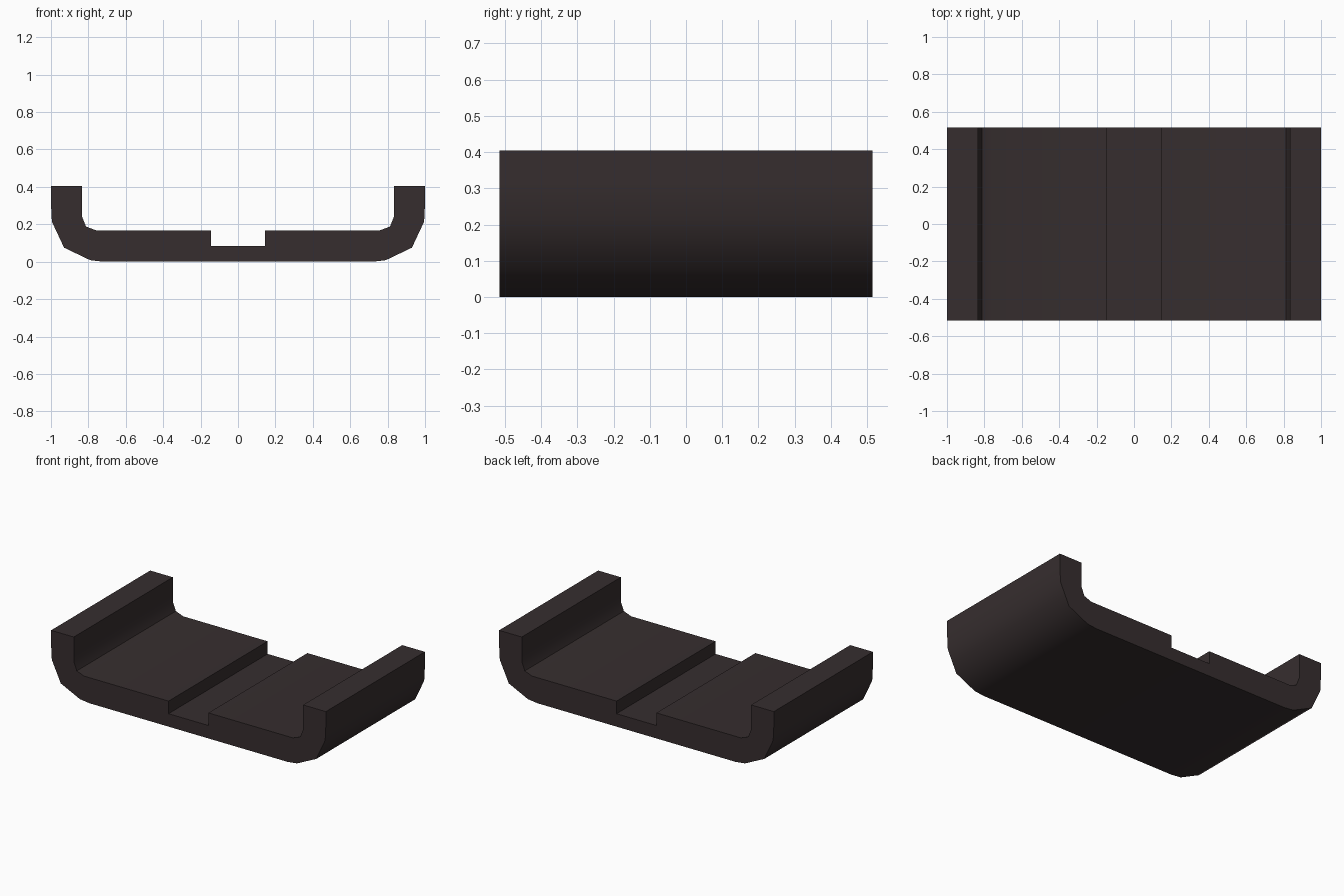
import bpy, bmesh

if "Cube" in bpy.data.objects:
    bpy.data.objects.remove(bpy.data.objects["Cube"])

# Dark brown-grey material
mat = bpy.data.materials.new("dark brown")
mat.diffuse_color = (0.037, 0.027, 0.028, 1)
mat.use_nodes = True
mat.node_tree.nodes["Principled BSDF"].inputs["Base Color"].default_value = mat.diffuse_color

# Right half of the channel cross-section (x, z), from bottom centre outwards to the slot
half = [(0.72, 0.0), (0.79, 0.008), (0.93, 0.075), (0.995, 0.214), (1.0, 0.31),
        (1.0, 0.405), (0.835, 0.405), (0.835, 0.245), (0.813, 0.188), (0.76, 0.168),
        (0.145, 0.168), (0.145, 0.085)]
profile = half + [(-x, z) for x, z in reversed(half)]

# Extrude the mirrored profile along y
bm = bmesh.new()
face = bm.faces.new([bm.verts.new((x, -0.515, z)) for x, z in profile])
res = bmesh.ops.extrude_face_region(bm, geom=[face])
bmesh.ops.translate(bm, vec=(0, 1.03, 0),
                    verts=[g for g in res["geom"] if isinstance(g, bmesh.types.BMVert)])
bmesh.ops.recalc_face_normals(bm, faces=bm.faces)

mesh = bpy.data.meshes.new("slotted_channel")
bm.to_mesh(mesh)
bm.free()
mesh.materials.append(mat)
obj = bpy.data.objects.new("slotted_channel", mesh)
bpy.context.collection.objects.link(obj)

# Soft shading round the bends, crisp corners elsewhere
bpy.context.view_layer.objects.active = obj
obj.select_set(True)
bpy.ops.object.shade_smooth_by_angle(angle=0.7)
